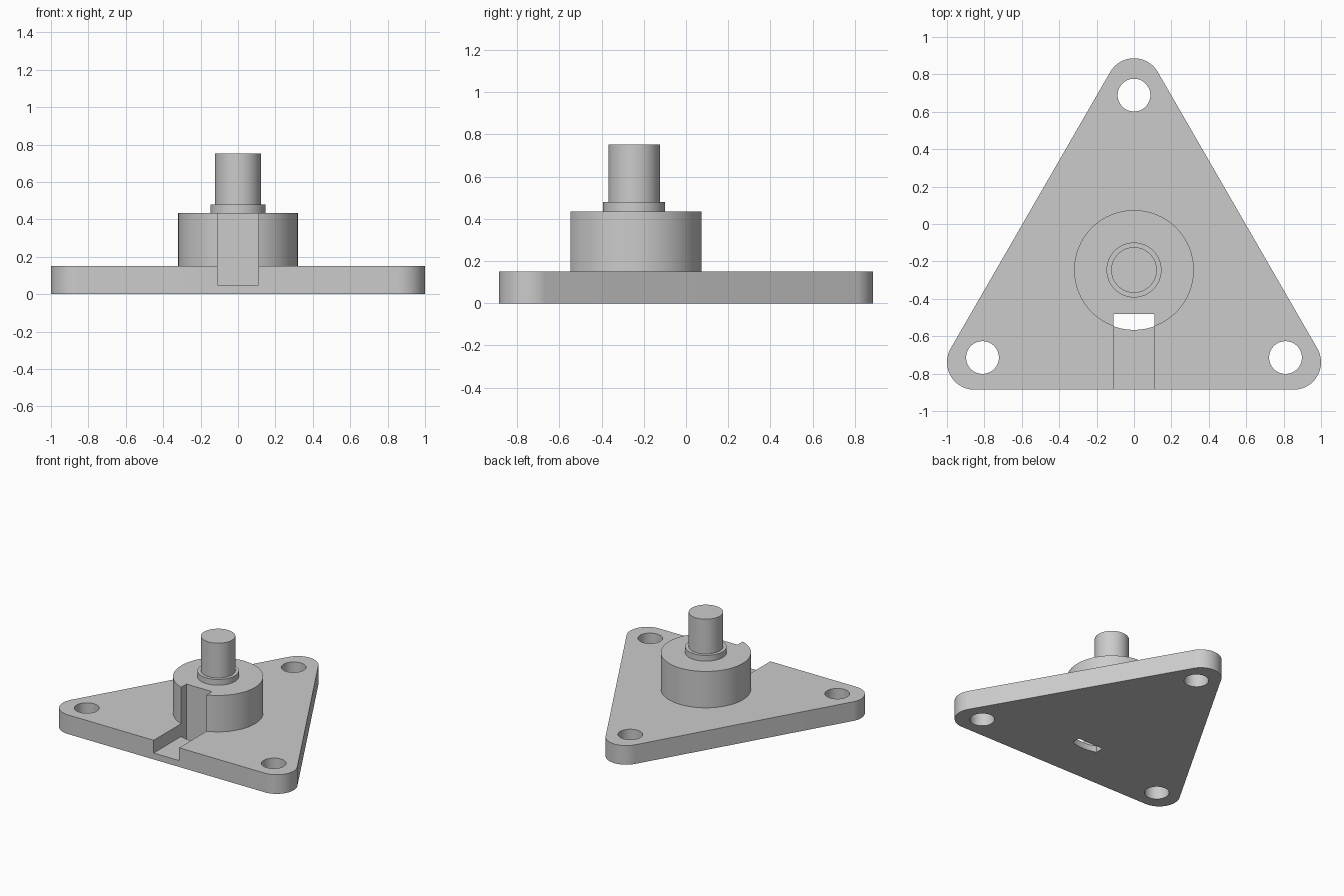
import bpy, bmesh, math

cube = bpy.data.objects.get("Cube")
if cube:
    bpy.data.objects.remove(cube, do_unlink=True)

# Shared dimensions
PLATE_TOP = 0.15
HUB_Y, HUB_R, HUB_TOP = -0.246, 0.32, 0.435
SLOT_HALF, SLOT_FLOOR, SLOT_BACK = 0.11, 0.05, -0.48
CORNER_R = 0.147
CORNERS = [(0.853, -0.739, -90), (0, 0.739, 30), (-0.853, -0.739, 150)]
HOLES = [(0.81, -0.714), (0, 0.689), (-0.81, -0.714)]

grey = bpy.data.materials.new("plain_grey")
grey.use_nodes = True
grey.diffuse_color = (0.6, 0.6, 0.6, 1)
grey.node_tree.nodes["Principled BSDF"].inputs["Base Color"].default_value = (0.6, 0.6, 0.6, 1)


def arc(cx, cy, r, start, end, steps):
    """Points on an arc, angles in degrees."""
    angles = [math.radians(start + (end - start) * i / steps) for i in range(steps + 1)]
    return [(cx + r * math.cos(a), cy + r * math.sin(a)) for a in angles]


def circle(cx, cy, r, steps=96):
    return arc(cx, cy, r, 0, 360, steps)[:-1]


def prism(name, outline, z0, z1):
    """Extrude a counter-clockwise outline from z0 up to z1."""
    bm = bmesh.new()
    base = bm.faces.new([bm.verts.new((x, y, z0)) for x, y in outline])
    top = bmesh.ops.extrude_face_region(bm, geom=[base])["geom"]
    verts = [v for v in top if isinstance(v, bmesh.types.BMVert)]
    bmesh.ops.translate(bm, verts=verts, vec=(0, 0, z1 - z0))
    bmesh.ops.recalc_face_normals(bm, faces=bm.faces)
    mesh = bpy.data.meshes.new(name)
    bm.to_mesh(mesh)
    bm.free()
    mesh.materials.append(grey)
    obj = bpy.data.objects.new(name, mesh)
    bpy.context.collection.objects.link(obj)
    return obj


def select_only(obj):
    bpy.ops.object.select_all(action="DESELECT")
    obj.select_set(True)
    bpy.context.view_layer.objects.active = obj


def cut(obj, cutters):
    for cutter in cutters:
        cutter.hide_render = True
        mod = obj.modifiers.new("cut", "BOOLEAN")
        mod.operation = "DIFFERENCE"
        mod.solver = "EXACT"
        mod.object = cutter
        select_only(obj)
        bpy.ops.object.modifier_apply(modifier=mod.name)


# Rounded triangular plate
outline = []
for x, y, start in CORNERS:
    outline += arc(x, y, CORNER_R, start, start + 120, 24)
plate = prism("mounting_plate", outline, 0, PLATE_TOP)

# Round hub, collar and shaft
hub = prism("hub", circle(0, HUB_Y, HUB_R), PLATE_TOP, HUB_TOP)
collar = prism("collar", circle(0, HUB_Y, 0.147), HUB_TOP, 0.48)
shaft = prism("shaft", circle(0, HUB_Y, 0.122), 0.48, 0.752)

# Screw holes, front channel, and the opening under the hub
hole_cutters = [prism("hole_cutter", circle(x, y, 0.0875, 64), -0.1, 0.3) for x, y in HOLES]
s = SLOT_HALF
channel = prism("channel_cutter", [(-s, -1), (s, -1), (s, SLOT_BACK), (-s, SLOT_BACK)], SLOT_FLOOR, 0.6)
spread = math.degrees(math.asin(s / HUB_R))
opening_outline = arc(0, HUB_Y, HUB_R, -90 - spread, -90 + spread, 16)
opening_outline += [(s, SLOT_BACK), (-s, SLOT_BACK)]
opening = prism("opening_cutter", opening_outline, -0.1, 0.1)

cut(plate, hole_cutters + [channel, opening])
cut(hub, [channel])
for cutter in hole_cutters + [channel, opening]:
    bpy.data.objects.remove(cutter, do_unlink=True)

# Smooth round walls, sharp rims
for part in (plate, hub, collar, shaft):
    select_only(part)
    bpy.ops.object.shade_smooth_by_angle(angle=math.radians(30))
